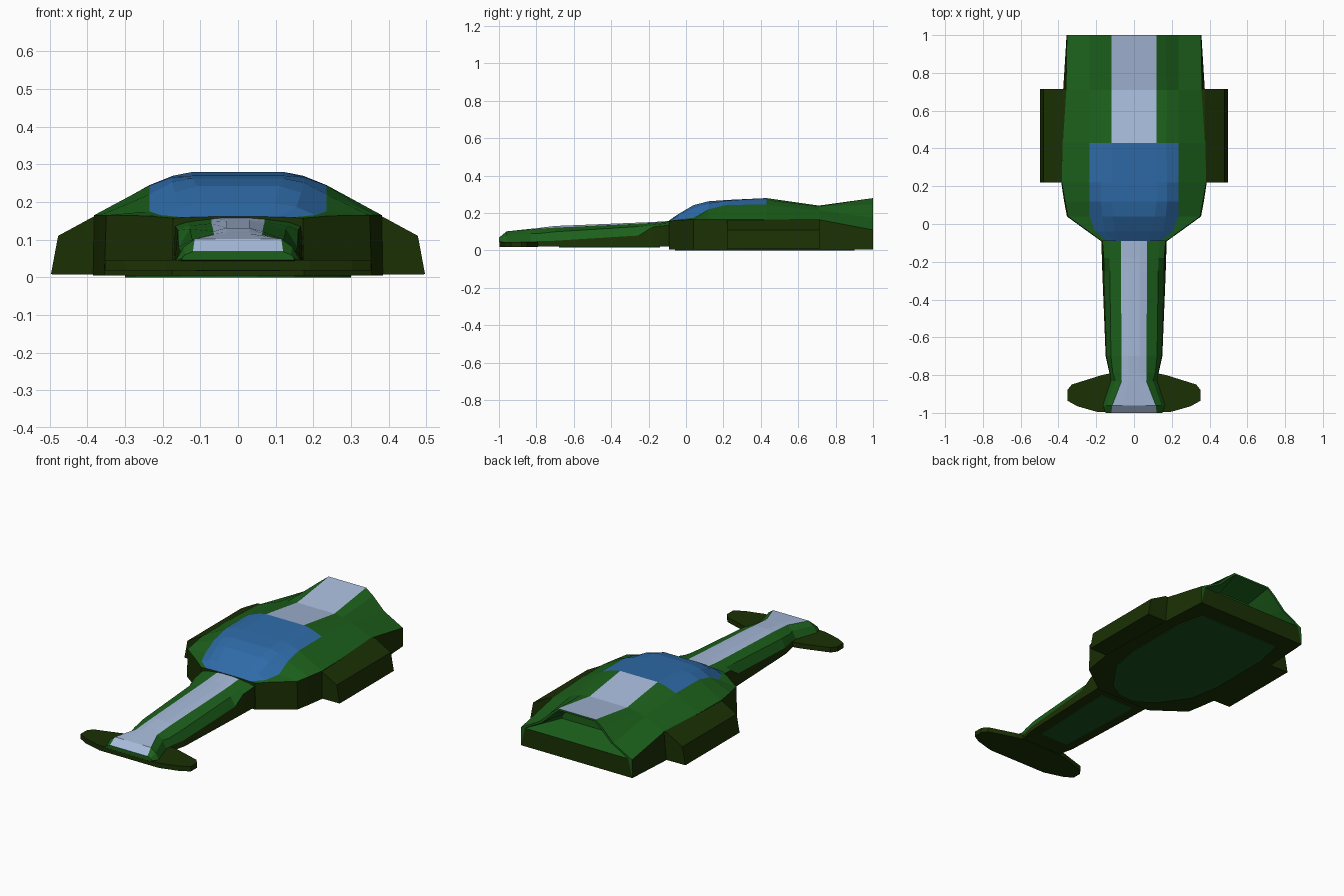
import bpy, bmesh

if "Cube" in bpy.data.objects:
    bpy.data.objects.remove(bpy.data.objects["Cube"])


def srgb(r, g, b):
    f = lambda c: c / 12.92 if c < 0.04045 * 255 / 255 else ((c + 0.055) / 1.055) ** 2.4
    return (f(r / 255), f(g / 255), f(b / 255), 1)


NAMES = ["olive", "green", "blue", "pale_grey", "belly_green"]
COLS = [(27, 48, 4), (28, 96, 27), (46, 107, 168), (166, 186, 217), (24, 82, 28)]
MATS = []
for n, c in zip(NAMES, COLS):
    m = bpy.data.materials.new(n)
    m.diffuse_color = srgb(*c)
    m.use_nodes = True
    m.node_tree.nodes["Principled BSDF"].inputs["Base Color"].default_value = m.diffuse_color
    MATS.append(m)
OLIVE, GREEN, BLUE, GREY, BELLY = range(5)


def finish(name, bm):
    bmesh.ops.recalc_face_normals(bm, faces=bm.faces)
    me = bpy.data.meshes.new(name)
    bm.to_mesh(me)
    bm.free()
    for m in MATS:
        me.materials.append(m)
    ob = bpy.data.objects.new(name, me)
    bpy.context.collection.objects.link(ob)
    return ob


def loft(name, sections, colour, cap_cols):
    """Skin mirrored half sections (x, z) along y; colour(row, strip), -1 is the bottom."""
    bm = bmesh.new()
    rings = []
    for y, half in sections:
        pts = half + [(-x, z) for x, z in reversed(half)]
        rings.append([bm.verts.new((x, y, z)) for x, z in pts])
    n = len(rings[0])
    for r in range(len(rings) - 1):
        for k in range(n):
            strip = -1 if k == n - 1 else min(k, n - 2 - k)
            a, b, j = rings[r], rings[r + 1], (k + 1) % n
            bm.faces.new((a[k], a[j], b[j], b[k])).material_index = colour(r, strip)
    for ring, c in zip((rings[0], rings[-1]), cap_cols):
        bm.faces.new(ring).material_index = c
    return finish(name, bm)


def prism(name, pts, vec, col):
    """Extrude a flat polygon along a vector."""
    bm = bmesh.new()
    f = bm.faces.new([bm.verts.new(p) for p in pts])
    ext = bmesh.ops.extrude_face_region(bm, geom=[f])
    bmesh.ops.translate(bm, vec=vec, verts=[v for v in ext["geom"] if isinstance(v, bmesh.types.BMVert)])
    # keep the starting face so the solid stays closed
    if not f.is_valid:
        bm.faces.new([v for v in bm.verts][:len(pts)])
    for f in bm.faces:
        f.material_index = col
    return finish(name, bm)


def plate(name, half, z0, z1, col):
    pts = half + [(-x, y) for x, y in reversed(half)]
    return prism(name, [(x, y, z0) for x, y in pts], (0, 0, z1 - z0), col)


# main hull with canopy; the last two rings form the rear recess
hull = [
    (-0.09, [(.175, .005), (.172, .157), (.14, .159), (.11, .16), (.07, .161)]),
    (-0.04, [(.245, .005), (.24, .163), (.205, .165), (.155, .187), (.10, .195)]),
    (0.04, [(.355, .005), (.35, .165), (.235, .175), (.168, .225), (.11, .242)]),
    (0.12, [(.37, .005), (.365, .165), (.235, .22), (.175, .252), (.12, .263)]),
    (0.22, [(.385, .005), (.382, .165), (.235, .244), (.175, .266), (.12, .27)]),
    (0.43, [(.385, .005), (.378, .165), (.235, .245), (.172, .27), (.12, .28)]),
    (0.71, [(.375, .005), (.36, .165), (.235, .215), (.175, .235), (.12, .24)]),
    (1.0, [(.357, .005), (.355, .11), (.235, .175), (.165, .245), (.12, .28)]),
    (1.0, [(.33, .11), (.32, .116), (.222, .17), (.155, .235), (.115, .27)]),
    (0.85, [(.20, .145), (.20, .155), (.185, .18), (.135, .21), (.10, .23)]),
]


def hull_colour(row, strip):
    if row >= 7:
        return OLIVE if row == 7 and strip == -1 else GREEN
    if strip <= 0:
        return OLIVE
    if strip == 1:
        return GREEN
    if row < 5:
        return BLUE
    return GREY if strip == 4 else GREEN


loft("main_hull", hull, hull_colour, (OLIVE, GREEN))

# long nose with a pale ridged stripe on top
nose = [
    (-1.0, [(.15, .046), (.148, .052), (.14, .06), (.12, .068), (.06, .068)]),
    (-0.96, [(.172, .02), (.165, .045), (.145, .08), (.115, .102), (.06, .102)]),
    (-0.83, [(.125, .02), (.122, .048), (.10, .09), (.065, .113), (.03, .116)]),
    (-0.79, [(.13, .02), (.125, .05), (.112, .09), (.065, .116), (.03, .12)]),
    (-0.70, [(.15, .02), (.143, .052), (.122, .10), (.065, .122), (.03, .131)]),
    (-0.25, [(.168, .02), (.158, .08), (.128, .128), (.07, .143), (.03, .149)]),
    (-0.18, [(.17, .02), (.16, .125), (.13, .137), (.07, .147), (.03, .152)]),
    (-0.05, [(.175, .02), (.17, .14), (.14, .15), (.07, .158), (.03, .16)]),
]
loft("nose", nose,
     lambda row, strip: OLIVE if strip <= 0 else GREEN if strip <= 2 else GREY,
     (GREEN, OLIVE))

# front wing
plate("front_wing", [(.12, -.79), (.17, -.80), (.33, -.85), (.353, -.88), (.353, -.935),
                     (.30, -.965), (.19, -.996)], .018, .046, OLIVE)

# side pods
for s, side in ((1, "right"), (-1, "left")):
    prof = [(.33, .006), (.497, .008), (.478, .11), (.375, .166), (.33, .166)]
    prism("side_pod_" + side, [(s * x, .22, z) for x, z in prof], (0, .495, 0), OLIVE)

# belly panels
plate("hull_belly_panel", [(.05, -.06), (.15, .0), (.27, .17), (.30, .35), (.30, .72),
                           (.26, .90)], 0, .007, BELLY)
plate("nose_belly_panel", [(.09, -.68), (.11, -.14)], .016, .022, BELLY)
